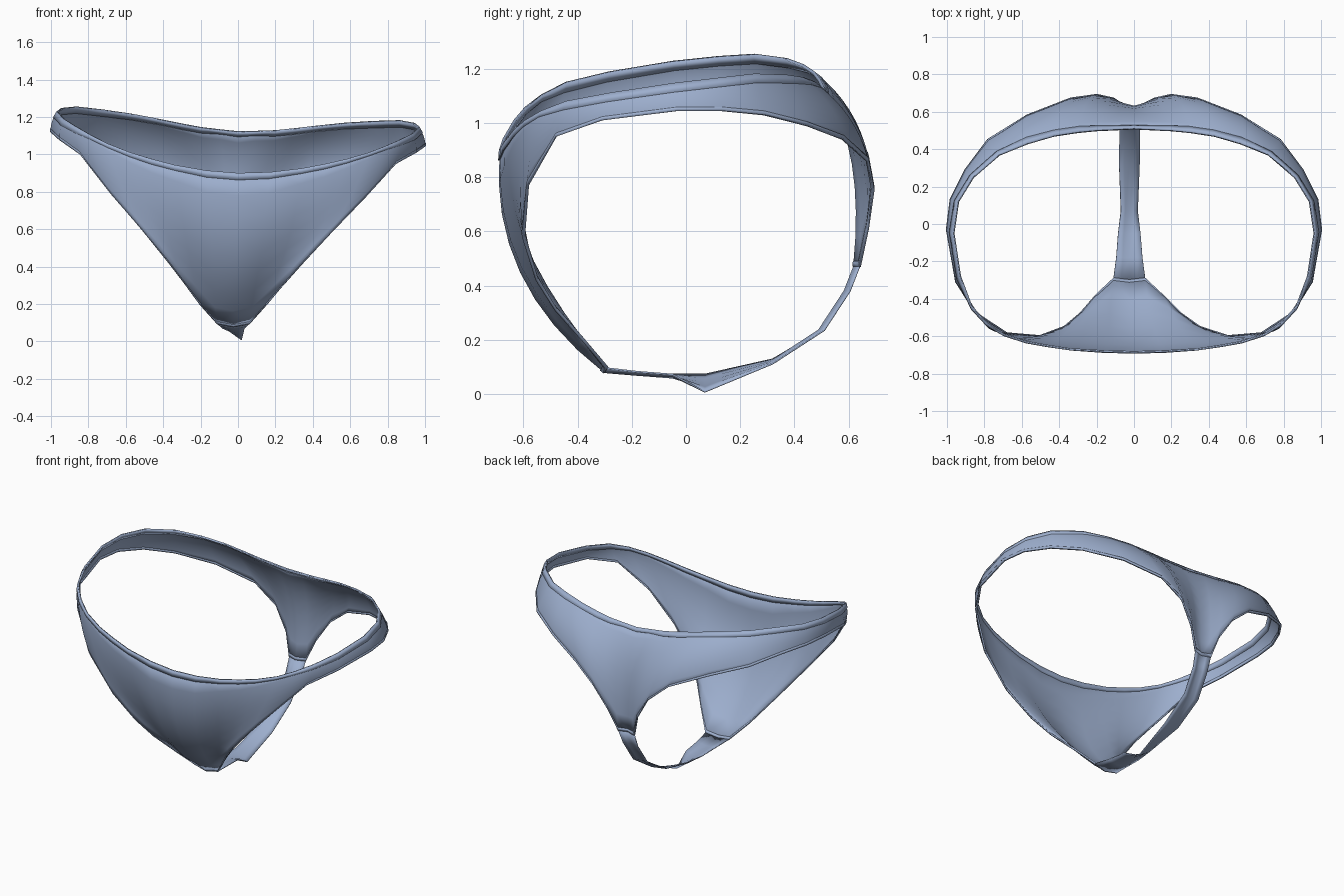
import bpy
import bmesh
from mathutils import Vector

cube = bpy.data.objects.get("Cube")
if cube:
    bpy.data.objects.remove(cube, do_unlink=True)

fabric = bpy.data.materials.new("soft blue fabric")
fabric.use_nodes = True
colour = (0.34, 0.43, 0.62, 1)
fabric.diffuse_color = colour
shader = fabric.node_tree.nodes["Principled BSDF"]
shader.inputs["Base Color"].default_value = colour
shader.inputs["Roughness"].default_value = 0.8

# Columns of cloth: waist point, leg opening point, optional point halfway down
front_columns = [
    ((0, -.685, .9), (0, -.3, .08), (0, -.61, .45)),
    ((.17, -.68, .905), (.085, -.29, .095), (.13, -.605, .47)),
    ((.34, -.67, .925), (.18, -.38, .2), (.28, -.605, .58)),
    ((.47, -.65, .95), (.27, -.48, .31), (.4, -.62, .65)),
    ((.58, -.63, .975), (.36, -.55, .42), (.5, -.625, .73)),
    ((.7, -.59, 1.01), (.5, -.6, .58), (.63, -.61, .83)),
    ((.79, -.53, 1.045), (.68, -.585, .77), (.76, -.565, .93)),
    ((.87, -.44, 1.08), (.84, -.48, .95), None),
    ((.93, -.28, 1.11), (.95, -.31, 1.01), None),
]
back_columns = [
    ((.965, -.05, 1.145), (1, -.03, 1.045), None),
    ((.94, .12, 1.165), (.98, .13, 1.045), None),
    ((.86, .25, 1.18), (.9, .29, 1.03), None),
    ((.72, .37, 1.175), (.78, .45, .99), None),
    ((.57, .43, 1.165), (.57, .58, .94), (.58, .53, 1.06)),
    ((.43, .47, 1.15), (.34, .67, .86), (.4, .6, 1.02)),
    ((.3, .49, 1.135), (.2, .69, .75), (.26, .635, .96)),
    ((.2, .5, 1.125), (.11, .67, .61), (.15, .635, .9)),
    ((.1, .505, 1.122), (.06, .64, .47), (.07, .625, .87)),
    ((0, .51, 1.12), (0, .62, .47), (0, .615, .85)),
]
columns = front_columns + back_columns


def clamp(v):
    return max(0.0, min(1.0, v))


def drape(p):
    """Uneven hang of the cloth: the right hip rides up, the gusset drifts right."""
    x, y, z = p
    lift = .085 * max(0, -x) * clamp((z - .6) / .5)
    drift = -.025 * clamp((.6 - z) / .4)
    return Vector((x + drift, y, z + lift))


def column_point(column, t):
    a, b = Vector(column[0]), Vector(column[1])
    chord = (a + b) / 2
    mid = Vector(column[2]) if column[2] else chord + Vector((chord.x, chord.y, 0)) * .008
    control = mid * 2 - chord
    return a * (1 - t) ** 2 + control * 2 * t * (1 - t) + b * t * t


def mirrored(p, side):
    return drape((p.x * side, p.y, p.z))


def grid_faces(bm, rows):
    verts = [[bm.verts.new(p) for p in row] for row in rows]
    for r0, r1 in zip(verts, verts[1:]):
        for i in range(len(r0) - 1):
            bm.faces.new((r0[i], r0[i + 1], r1[i + 1], r1[i]))


def finish(name, bm, thickness):
    bmesh.ops.remove_doubles(bm, verts=bm.verts, dist=.002)
    bmesh.ops.recalc_face_normals(bm, faces=bm.faces)
    mesh = bpy.data.meshes.new(name)
    bm.to_mesh(mesh)
    bm.free()
    obj = bpy.data.objects.new(name, mesh)
    bpy.context.collection.objects.link(obj)
    mesh.materials.append(fabric)
    solid = obj.modifiers.new("cloth thickness", "SOLIDIFY")
    solid.thickness = thickness
    solid.offset = 0
    bpy.ops.object.select_all(action="DESELECT")
    obj.select_set(True)
    bpy.context.view_layer.objects.active = obj
    bpy.ops.object.shade_smooth_by_angle(angle=.7)
    return obj


# Front panel, hip bands and back panel
body = bmesh.new()
ROWS = 8
for side in (1, -1):
    grid_faces(body, [[mirrored(column_point(c, k / ROWS), side) for k in range(ROWS + 1)]
                      for c in columns])

# Narrow gusset strap running underneath: y, z, half width, twist
strap = [
    (-.3, .08, .085, 0), (-.18, .07, .07, 0), (-.05, .06, .06, 0),
    (.07, .04, .045, -.032), (.32, .12, .055, -.008), (.49, .235, .055, 0),
    (.585, .38, .055, 0), (.62, .47, .06, 0),
]
rows = []
for i, (y, z, w, twist) in enumerate(strap):
    end = i in (0, len(strap) - 1)
    row = []
    for s in (-1, -.5, 0, .5, 1):
        # the strap edges curl outward from the middle
        py = y + (.02 * abs(s) if y > .4 else 0)
        pz = z + s * twist
        if i == 0:
            py, pz = y + .01 * abs(s), z + .015 * abs(s)
        elif not end and y < .4:
            pz += .012 * abs(s) if y < 0 else 0
        row.append(drape((s * w, py, pz)))
    rows.append(row)
grid_faces(body, rows)
finish("thong_body", body, .006)


# Stitched hems along the waist and both leg openings
def hem(name, from_top, width):
    bm = bmesh.new()
    for side in (1, -1):
        strip = []
        for c in columns:
            length = (Vector(c[0]) - Vector(c[1])).length
            t = min(.4, width / length)
            ends = (0, t) if from_top else (1, 1 - t)
            strip.append([mirrored(column_point(c, e), side) for e in ends])
        grid_faces(bm, strip)
    finish(name, bm, .012)


hem("waist_hem", True, .035)
hem("leg_hem", False, .015)
